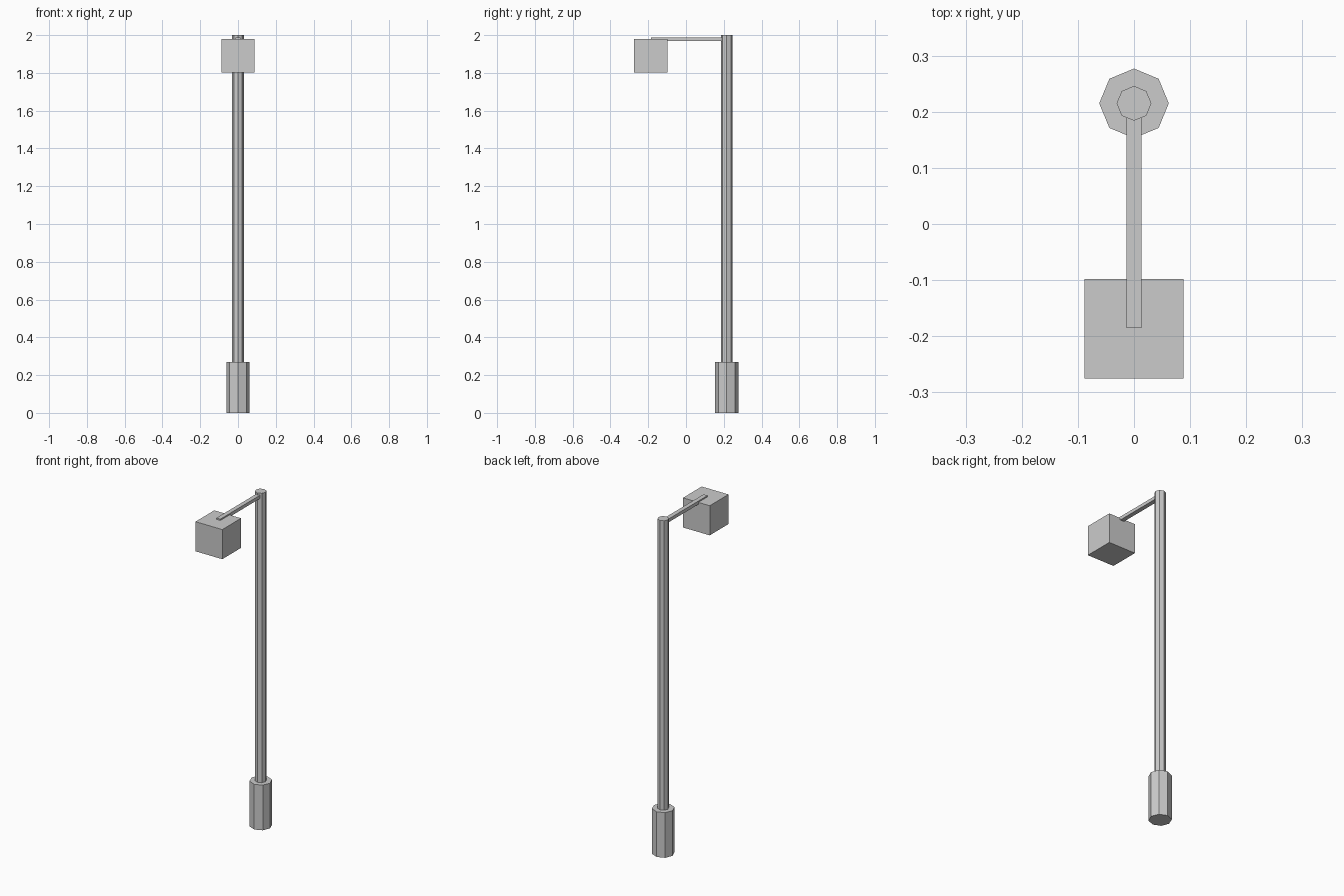
import bpy

cube = bpy.data.objects.get("Cube")
if cube:
    bpy.data.objects.remove(cube, do_unlink=True)

POLE_Y = 0.215

# Single plain grey
grey = bpy.data.materials.new("light_grey")
grey.use_nodes = True
colour = (0.6, 0.6, 0.6, 1)
grey.diffuse_color = colour
grey.node_tree.nodes["Principled BSDF"].inputs["Base Color"].default_value = colour


def finish(name):
    obj = bpy.context.object
    obj.name = name
    obj.data.materials.append(grey)
    return obj


def octagon_post(name, radius, bottom, top):
    bpy.ops.mesh.primitive_cylinder_add(
        vertices=8, radius=radius, depth=top - bottom,
        location=(0, POLE_Y, (bottom + top) / 2))
    return finish(name)


def box(name, low, high):
    centre = [(a + b) / 2 for a, b in zip(low, high)]
    bpy.ops.mesh.primitive_cube_add(size=1, location=centre)
    obj = finish(name)
    obj.scale = [b - a for a, b in zip(low, high)]
    bpy.ops.object.transform_apply(location=False, rotation=False, scale=True)
    return obj


# Upright post on its thicker foot
octagon_post("base", 0.062, 0, 0.27)
octagon_post("pole", 0.031, 0.27, 2)

# Arm reaching forward from the pole, sunk into the lamp top
box("arm", (-0.013, -0.185, 1.968), (0.013, POLE_Y, 1.988))
box("lamp_head", (-0.0885, -0.275, 1.803), (0.0885, -0.098, 1.98))
